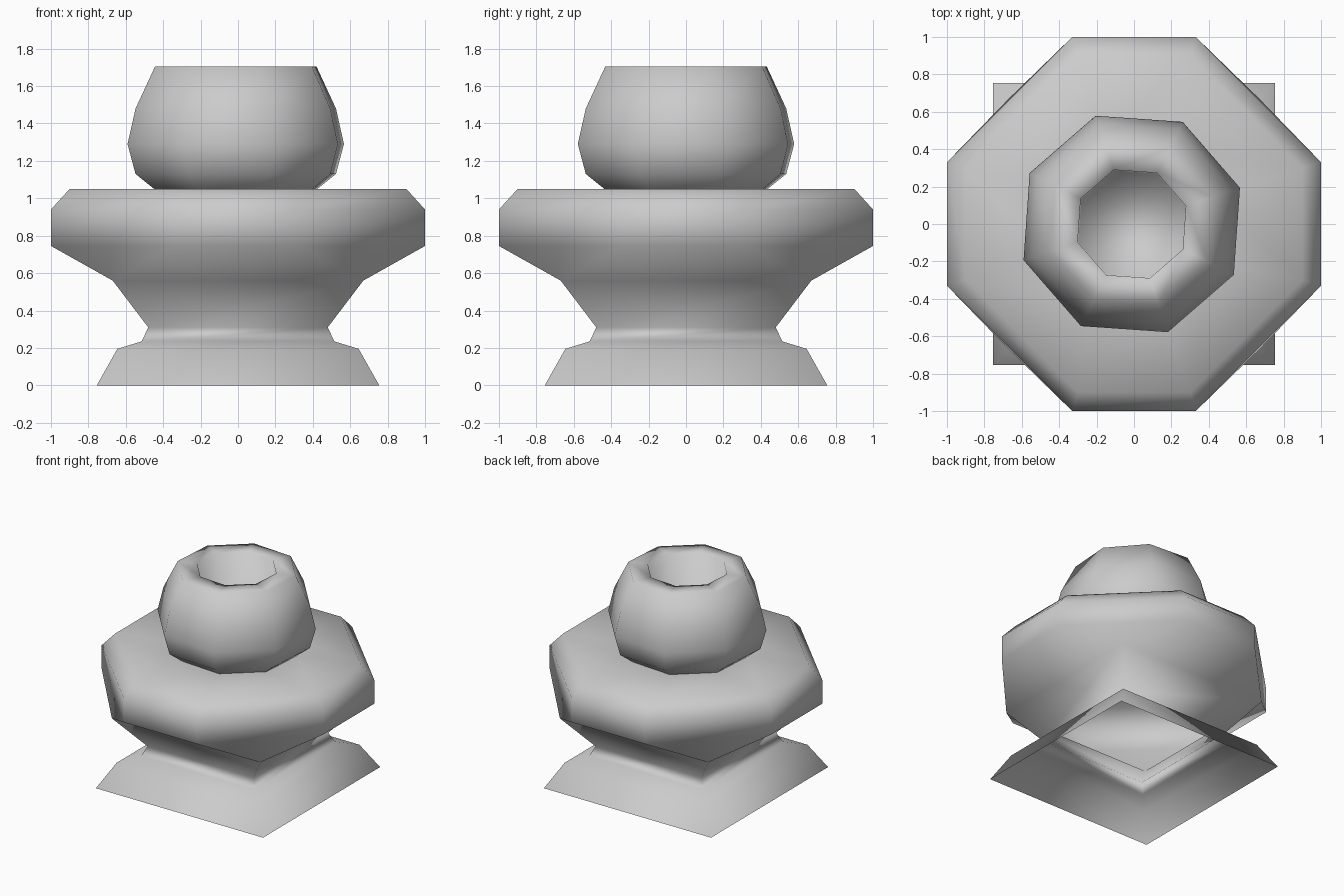
import bpy, bmesh
from math import cos, sin, radians

if "Cube" in bpy.data.objects:
    bpy.data.objects.remove(bpy.data.objects["Cube"])


def block_ring(a, b, z):
    """Eight points: cut-corner square; a == b gives a plain square."""
    return [(a, b, z), (b, a, z), (-b, a, z), (-a, b, z),
            (-a, -b, z), (-b, -a, z), (b, -a, z), (a, -b, z)]


def round_ring(r, z):
    """Eight points on a slightly turned circle."""
    cx = -0.012
    return [(cx + r * cos(radians(18.5 + 45 * k)),
             r * sin(radians(18.5 + 45 * k)), z) for k in range(8)]


def skin(name, rings, cap=False):
    """Join successive rings with faces, merging doubled corners."""
    bm = bmesh.new()
    loops = [[bm.verts.new(p) for p in ring] for ring in rings]
    for lo, hi in zip(loops, loops[1:]):
        for i in range(8):
            j = (i + 1) % 8
            bm.faces.new((lo[i], lo[j], hi[j], hi[i]))
    if cap:
        bm.faces.new(loops[-1])
    bmesh.ops.remove_doubles(bm, verts=bm.verts, dist=0.001)
    for f in bm.faces:
        f.smooth = True
    mesh = bpy.data.meshes.new(name)
    bm.to_mesh(mesh)
    bm.free()
    obj = bpy.data.objects.new(name, mesh)
    bpy.context.collection.objects.link(obj)
    return obj


# Hollow square foot and neck flaring into an eight-sided slab, open below
foot = [(0.755, 0.0), (0.645, 0.195), (0.515, 0.235), (0.48, 0.31), (0.67, 0.56)]
slab = [(1.0, 0.33, 0.745), (1.0, 0.33, 0.94), (0.9, 0.3, 1.05)]
skin("pedestal", [block_ring(h, h, z) for h, z in foot]
     + [block_ring(*s) for s in slab] + [round_ring(0.46, 1.05)])

# Rounded eight-sided bowl with a hollow in the top
bowl = [(0.46, 1.05), (0.565, 1.13), (0.61, 1.29), (0.565, 1.48),
        (0.455, 1.705), (0.305, 1.705), (0.30, 1.42)]
skin("bowl", [round_ring(r, z) for r, z in bowl], cap=True)
